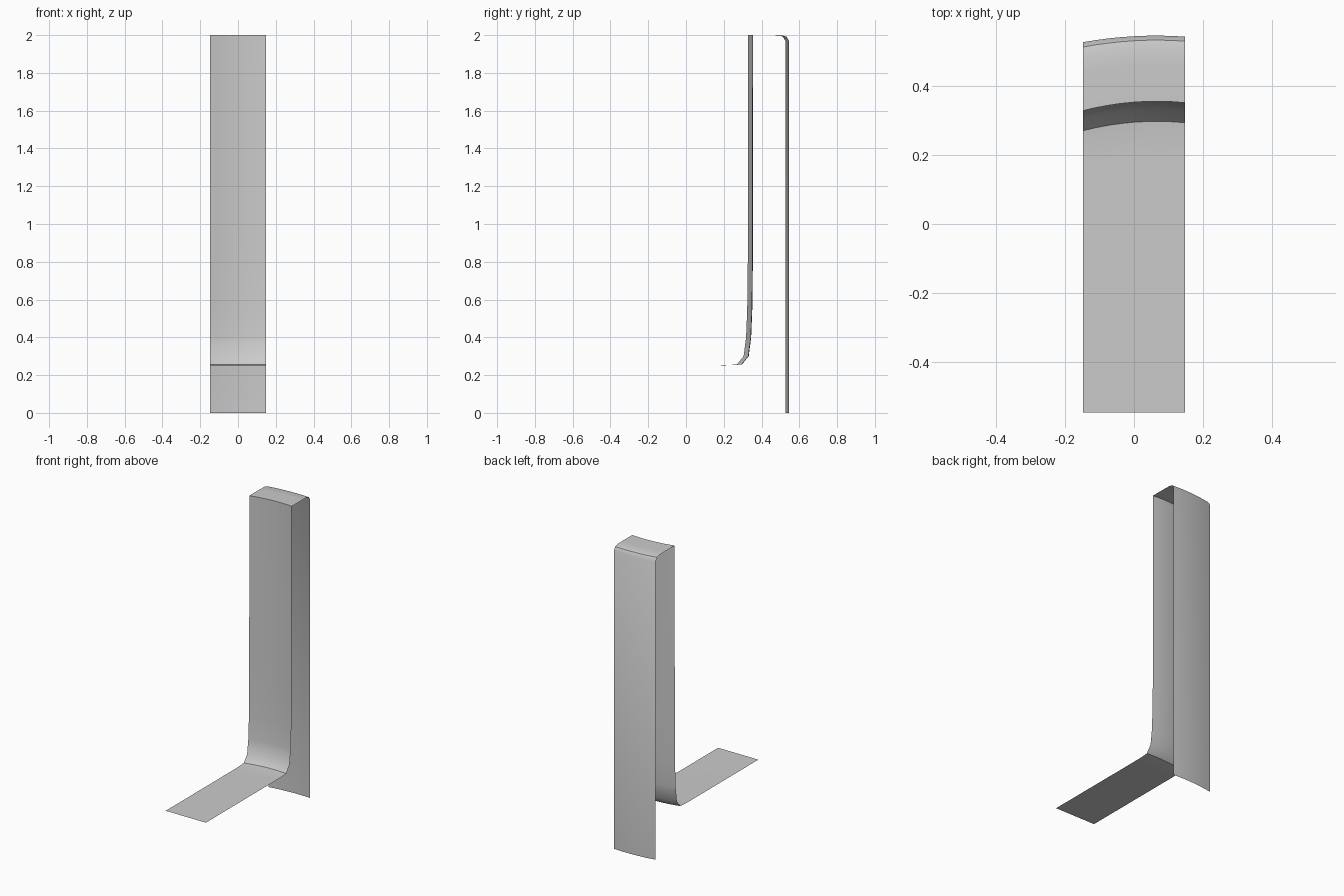
import bpy, bmesh, math

cube = bpy.data.objects.get("Cube")
if cube:
    bpy.data.objects.remove(cube, do_unlink=True)

# One plain grey for the whole sheet
grey = bpy.data.materials.new("light grey")
grey.use_nodes = True
colour = (0.6, 0.6, 0.6, 1)
grey.diffuse_color = colour
grey.node_tree.nodes["Principled BSDF"].inputs["Base Color"].default_value = colour

HALF_WIDTH = 0.147
CROWN_X = 0.065
COLUMNS = 8

# Side profile along the crown: y, z, amount of sideways bow
profile = [
    (-0.545, 0.252, 0), (0.2, 0.252, 0.6), (0.255, 0.253, 0.6), (0.297, 0.257, 0.6),
    (0.332, 0.3, 0.6), (0.345, 0.4, 0.6), (0.351, 0.55, 0.6), (0.354, 0.8, 0.6),
    (0.355, 2, 0.6), (0.46, 2, 0.5), (0.508, 1.999, 0.46), (0.532, 1.992, 0.44),
    (0.545, 1.97, 0.42), (0.545, 0, 0.42),
]


def bent_sheet(name):
    """Sweep the side profile across the width, bowing it back at the crown."""
    bm = bmesh.new()
    rows = []
    for y, z, bow in profile:
        row = []
        for i in range(COLUMNS + 1):
            x = HALF_WIDTH * (2 * i / COLUMNS - 1)
            row.append(bm.verts.new((x, y - bow * (x - CROWN_X) ** 2, z)))
        rows.append(row)
    for low, high in zip(rows, rows[1:]):
        for i in range(COLUMNS):
            bm.faces.new((low[i], low[i + 1], high[i + 1], high[i]))
    mesh = bpy.data.meshes.new(name)
    bm.to_mesh(mesh)
    bm.free()
    mesh.materials.append(grey)
    obj = bpy.data.objects.new(name, mesh)
    bpy.context.collection.objects.link(obj)
    return obj


# Seat, back and rear panel in one folded sheet
sheet = bent_sheet("folded_seat_panel")
bpy.ops.object.select_all(action="DESELECT")
sheet.select_set(True)
bpy.context.view_layer.objects.active = sheet
bpy.ops.object.shade_smooth_by_angle(angle=math.radians(35))
